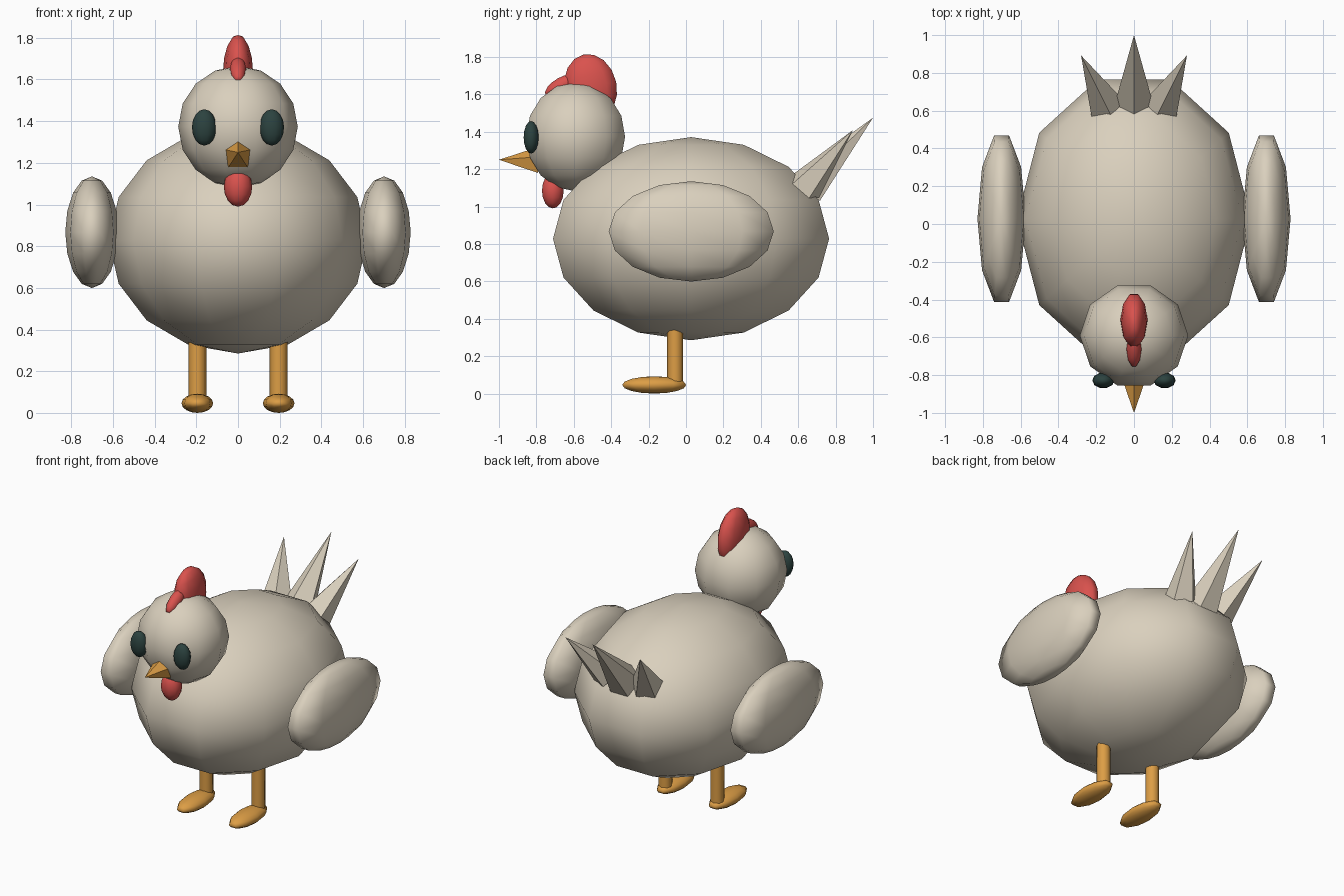
import bpy, bmesh, math
from mathutils import Matrix, Vector

if "Cube" in bpy.data.objects:
    bpy.data.objects.remove(bpy.data.objects["Cube"])


def material(name, rgb):
    m = bpy.data.materials.new(name)
    m.diffuse_color = (*rgb, 1)
    m.use_nodes = True
    m.node_tree.nodes["Principled BSDF"].inputs["Base Color"].default_value = m.diffuse_color
    return m


CREAM = material("cream feathers", (0.70, 0.63, 0.51))
ORANGE = material("orange", (0.72, 0.34, 0.06))
RED = material("red", (0.70, 0.085, 0.075))
DARK = material("dark green", (0.025, 0.055, 0.05))


def finish(name, bm, mat, smooth):
    bmesh.ops.recalc_face_normals(bm, faces=bm.faces)
    for f in bm.faces:
        f.smooth = smooth
    me = bpy.data.meshes.new(name)
    bm.to_mesh(me)
    bm.free()
    me.materials.append(mat)
    ob = bpy.data.objects.new(name, me)
    bpy.context.collection.objects.link(ob)
    return ob


def ball(name, loc, radii, mat, tilt=0):
    """Ten-sided, eight-ring ellipsoid with a corner on the x axis."""
    bm = bmesh.new()
    bmesh.ops.create_uvsphere(bm, u_segments=10, v_segments=8, radius=1)
    bm.transform(Matrix.Translation(loc)
                 @ Matrix.Rotation(math.radians(tilt), 4, 'X')
                 @ Matrix.Diagonal((*radii, 1))
                 @ Matrix.Rotation(math.pi / 2, 4, 'Z'))
    return finish(name, bm, mat, True)


def spike(name, base, tip, radius, mat):
    """Five-sided flat-shaded cone from base to tip."""
    base, tip = Vector(base), Vector(tip)
    d = tip - base
    bm = bmesh.new()
    bmesh.ops.create_cone(bm, cap_ends=True, segments=5, radius1=radius,
                          radius2=0, depth=d.length)
    bmesh.ops.remove_doubles(bm, verts=bm.verts, dist=1e-5)
    bm.transform(Matrix.Translation((base + tip) / 2)
                 @ d.to_track_quat('Z', 'Y').to_matrix().to_4x4())
    return finish(name, bm, mat, False)


# Body and head
ball("body", (0, 0.027, 0.828), (0.62, 0.776, 0.543), CREAM)
ball("head", (0, -0.59, 1.373), (0.287, 0.278, 0.292), CREAM)

# Comb, wattle and beak
ball("comb_back", (0, -0.51, 1.637), (0.072, 0.147, 0.18), RED, 12)
ball("comb_front", (0, -0.665, 1.645), (0.04, 0.105, 0.045), RED, 30)
ball("wattle", (0, -0.712, 1.085), (0.068, 0.061, 0.095), RED)
spike("beak", (0, -0.79, 1.242), (0, -1.0, 1.25), 0.077, ORANGE)

# Middle tail feather
spike("tail_middle", (0, 0.65, 1.09), (0, 1.0, 1.475), 0.11, CREAM)

# Paired parts
for side, s in (("right", -1), ("left", 1)):
    ball("eye_" + side, (s * 0.162, -0.828, 1.37), (0.059, 0.042, 0.087), DARK)
    ball("wing_" + side, (s * 0.701, 0.028, 0.867), (0.128, 0.464, 0.268), CREAM)
    spike("tail_" + side, (s * 0.15, 0.632, 1.10), (s * 0.28, 0.892, 1.408), 0.1, CREAM)
    ball("foot_" + side, (s * 0.195, -0.17, 0.046), (0.076, 0.18, 0.046), ORANGE)
    bm = bmesh.new()
    bmesh.ops.create_cone(bm, cap_ends=True, segments=8, radius1=0.043,
                          radius2=0.043, depth=0.32)
    bm.transform(Matrix.Translation((s * 0.195, -0.058, 0.21)))
    leg = finish("leg_" + side, bm, ORANGE, True)
    bpy.ops.object.select_all(action='DESELECT')
    leg.select_set(True)
    bpy.context.view_layer.objects.active = leg
    bpy.ops.object.shade_smooth_by_angle(angle=math.radians(50))
